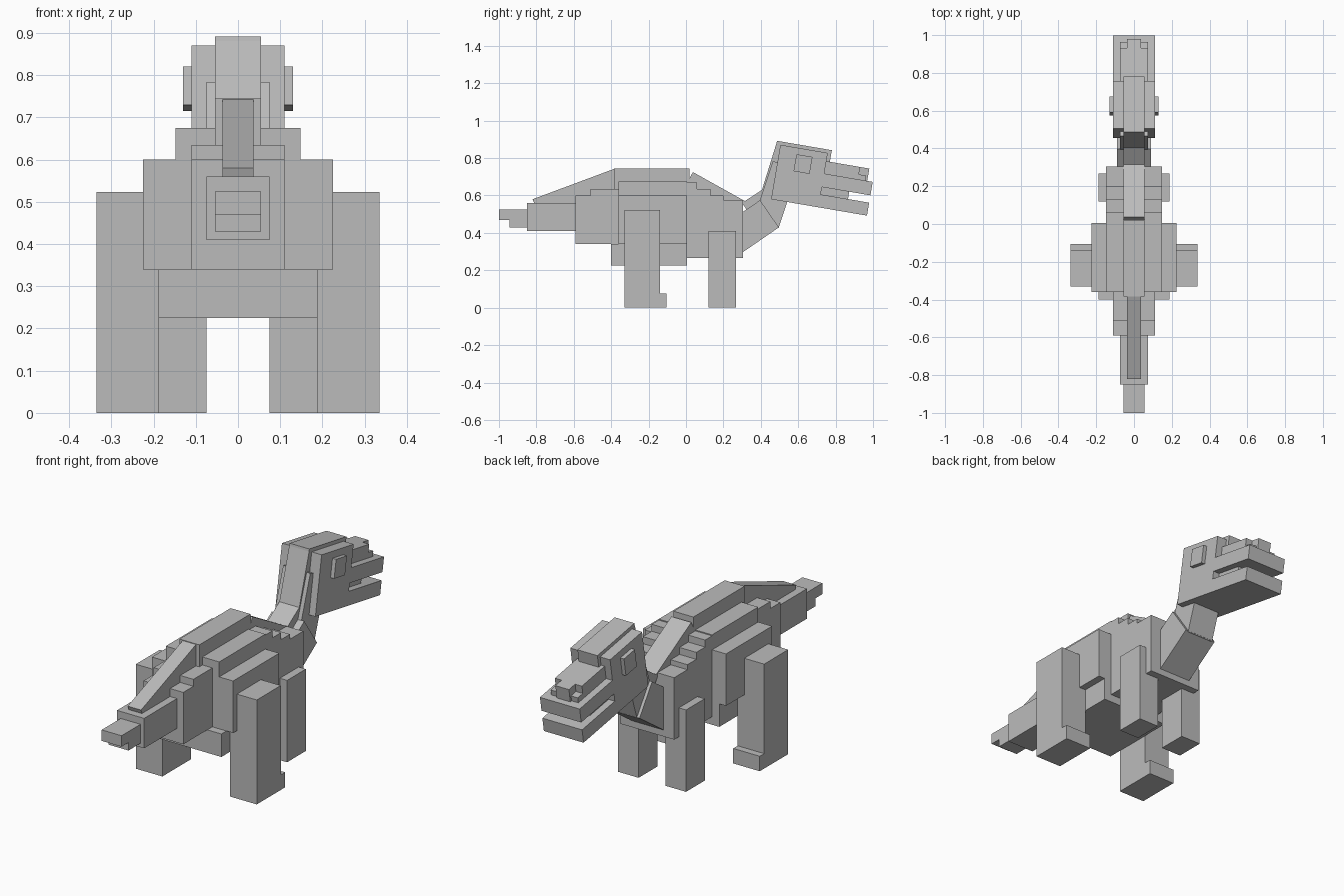
import bpy
import bmesh
from math import atan2, radians
from mathutils import Matrix, Vector

cube = bpy.data.objects.get("Cube")
if cube:
    bpy.data.objects.remove(cube, do_unlink=True)

grey = bpy.data.materials.new("plain_grey")
grey.use_nodes = True
grey.diffuse_color = (.5, .5, .5, 1)
grey.node_tree.nodes["Principled BSDF"].inputs["Base Color"].default_value = grey.diffuse_color


def add_box(name, size, matrix):
    """Make one box of the given size, placed by the matrix."""
    mesh = bpy.data.meshes.new(name)
    bm = bmesh.new()
    bmesh.ops.create_cube(bm, size=1, matrix=matrix @ Matrix.Diagonal((*size, 1)))
    bm.to_mesh(mesh)
    bm.free()
    mesh.materials.append(grey)
    part = bpy.data.objects.new(name, mesh)
    bpy.context.collection.objects.link(part)
    return part


def block(name, half_width, back, front, bottom, top):
    """Upright box centred across the model."""
    size = Vector((half_width + half_width, front - back, top - bottom))
    centre = Vector((0, (back + front) / 2, (bottom + top) / 2))
    return add_box(name, size, Matrix.Translation(centre))


def pair(name, inner, outer, back, front, bottom, top):
    """Upright box on the left, mirrored to the right."""
    part = block(name, (outer - inner) / 2, back, front, bottom, top)
    part.data.transform(Matrix.Translation(((inner + outer) / 2, 0, 0)))
    part.modifiers.new("mirror", "MIRROR")
    return part


def plank(name, half_width, start, end, depth):
    """Sloping box whose upper edge runs from start to end, given as (y, z)."""
    start, end = Vector((0, *start)), Vector((0, *end))
    run = end - start
    turn = Matrix.Rotation(atan2(run.z, run.y), 4, "X")
    size = Vector((half_width + half_width, run.length, depth))
    centre = (start + end) / 2 - turn.to_3x3() @ Vector((0, 0, depth / 2))
    return add_box(name, size, Matrix.Translation(centre) @ turn)


# Half widths shared by several parts
ridge_width = .055
narrow_width = .075
head_width = .11
chest_width = .148
leg_split = .188

# Heights and lengths shared by the body parts
belly_top = .34
body_top = .6
body_back = -.36
hip_back = -.59
chest_back = .005
chest_front = .305

# Body, layered from the belly up to the ridge
block("belly", leg_split, -.4, chest_back, .225, belly_top)
block("body", .225, body_back, chest_back, belly_top, body_top)
block("upper_back", chest_width, body_back, chest_back, body_top, .675)
block("back_ridge", ridge_width, -.385, .02, body_top, .745)

# Chest with descending shoulder steps
chest = block("chest", chest_width, chest_back, chest_front, .265, .575)
step = .07
for i in range(3):
    block("shoulder_step", chest_width, chest_back, .06 + i * step, .5, .67 - i * step / 2)

# Hips, tail and tail tip
block("hips", head_width, hip_back, body_back, belly_top, body_top)
block("upper_hips", head_width, -.51, body_back, body_top, .635)
tail_back = -.85
block("tail", narrow_width, tail_back, hip_back, .41, .56)
block("tail_tip", ridge_width, -1, tail_back, .47, .525)
block("tail_tip_base", ridge_width, -.945, tail_back, .43, .47)

# Neck, in two sloping lengths
neck_bend = (.396, .575)
plank("lower_neck", .09, (.2, .44), neck_bend, .177)
plank("upper_neck", narrow_width, (.36, .47), (.465, .784), .142)

# Sloping ridges along the tail, shoulders and neck
ridge_depth = .09
plank("tail_ridge", .037, (-.82, .58), (-.385, .742), .13)
plank("shoulder_ridge", ridge_width, (.037, .725), (.315, .57), ridge_depth)
plank("lower_neck_ridge", ridge_width, (.3, .56), (.406, .63), ridge_depth)
plank("upper_neck_ridge", ridge_width, (.4, .61), (.487, .89), ridge_depth)

# Legs and hind feet
hind_back, hind_front = -.33, -.14
pair("hind_legs", leg_split, .335, hind_back, hind_front, 0, .523)
pair("hind_feet", leg_split, .335, hind_front, -.105, 0, .075)
pair("front_legs", narrow_width, leg_split, .12, .268, 0, .41)

# Head parts, built level with the back of the jaw at the origin
face = .257
jaw_front = .52
jaw_top = .07
lip = .11
nose_base = .183
nostril = .21
nose_height = .25
nose_front = .48
nostril_back = .44
head_parts = [
    block("head", head_width, 0, face, 0, .295),
    block("head_crest", ridge_width, -.022, .276, .2, .313),
    block("lower_jaw", head_width, face, jaw_front, 0, jaw_top),
    block("upper_jaw", head_width, face, jaw_front, lip, nose_base),
    block("inner_mouth", narrow_width, face, .405, jaw_top, lip),
    block("nose", narrow_width, face, nose_front, nose_base, nostril),
    block("nose_top", narrow_width, face, nostril_back, nostril, nose_height),
    block("nose_tip", narrow_width / 2, nostril_back, .49, nose_base, nose_height),
    pair("eyes", head_width, .13, .093, .18, .168, .26),
]

# Tip the head forward on top of the neck
for part in head_parts:
    part.location = (0, .455, .58)
    part.rotation_euler.x = -radians(9.7)
